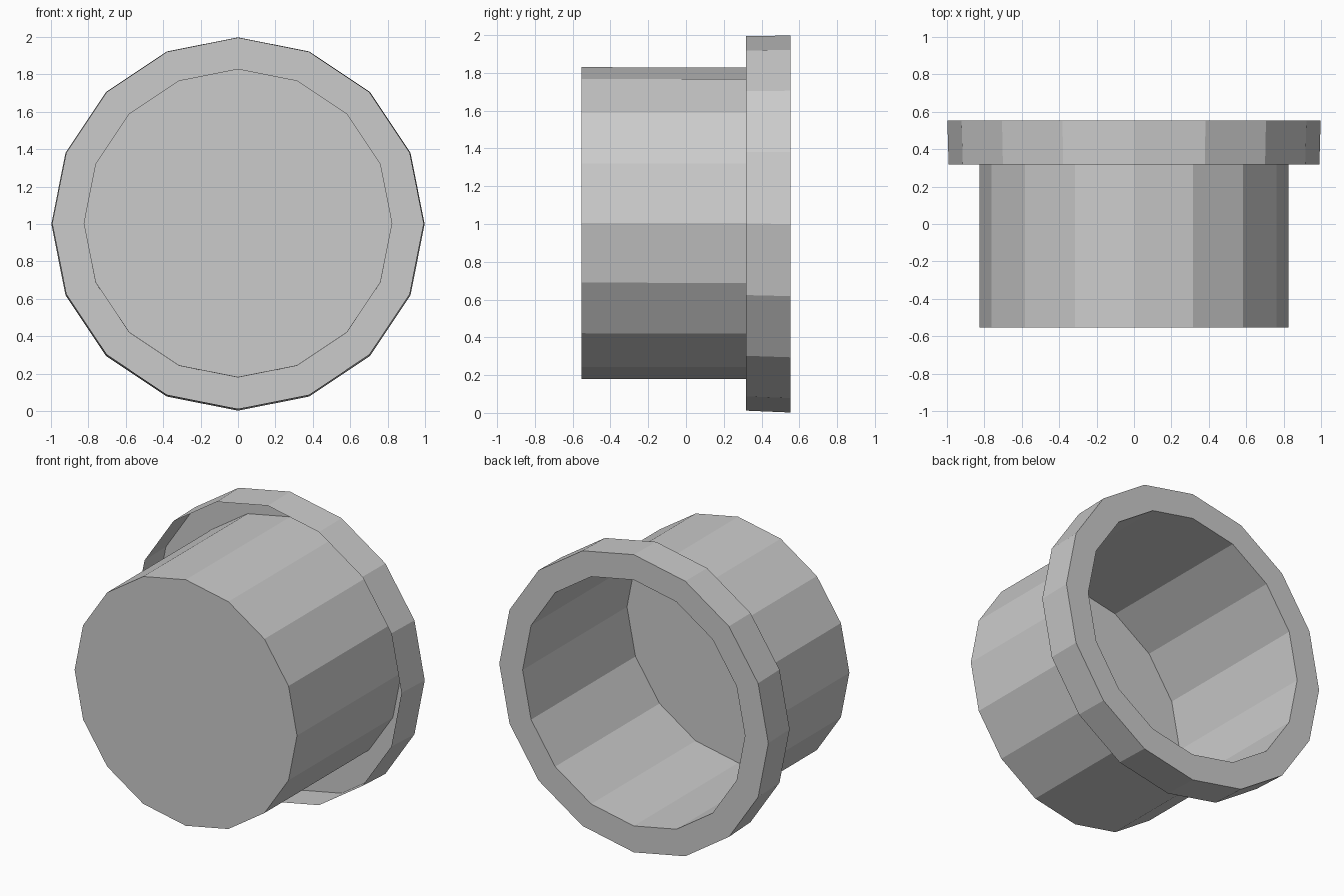
import bpy, bmesh
from math import cos, sin, tau

if "Cube" in bpy.data.objects:
    bpy.data.objects.remove(bpy.data.objects["Cube"])

SIDES = 16
# Profile from the closed front out over the rim: (radius, y, centre z)
PROFILE = [(0.825, -0.553, 1.005), (0.825, 0.553, 1.004),
           (0.998, 0.553, 1.0), (0.991, 0.317, 1.003)]


def ring(bm, r, y, zc):
    return [bm.verts.new((r * cos(tau * i / SIDES), y, zc + r * sin(tau * i / SIDES)))
            for i in range(SIDES)]


bm = bmesh.new()
rings = [ring(bm, *p) for p in PROFILE]

# Closed front disc
bm.faces.new(rings[0])

# Cup wall, flat back rim and turned-back skirt
for a, b in zip(rings, rings[1:]):
    for i in range(SIDES):
        j = (i + 1) % SIDES
        bm.faces.new((a[j], a[i], b[i], b[j]))

bmesh.ops.recalc_face_normals(bm, faces=bm.faces)

# Front disc should face outward (-y)
bm.faces.ensure_lookup_table()
if bm.faces[0].normal.y > 0:
    bmesh.ops.reverse_faces(bm, faces=bm.faces)

mesh = bpy.data.meshes.new("flanged_cup")
bm.to_mesh(mesh)
bm.free()
cup = bpy.data.objects.new("flanged_cup", mesh)
bpy.context.collection.objects.link(cup)
